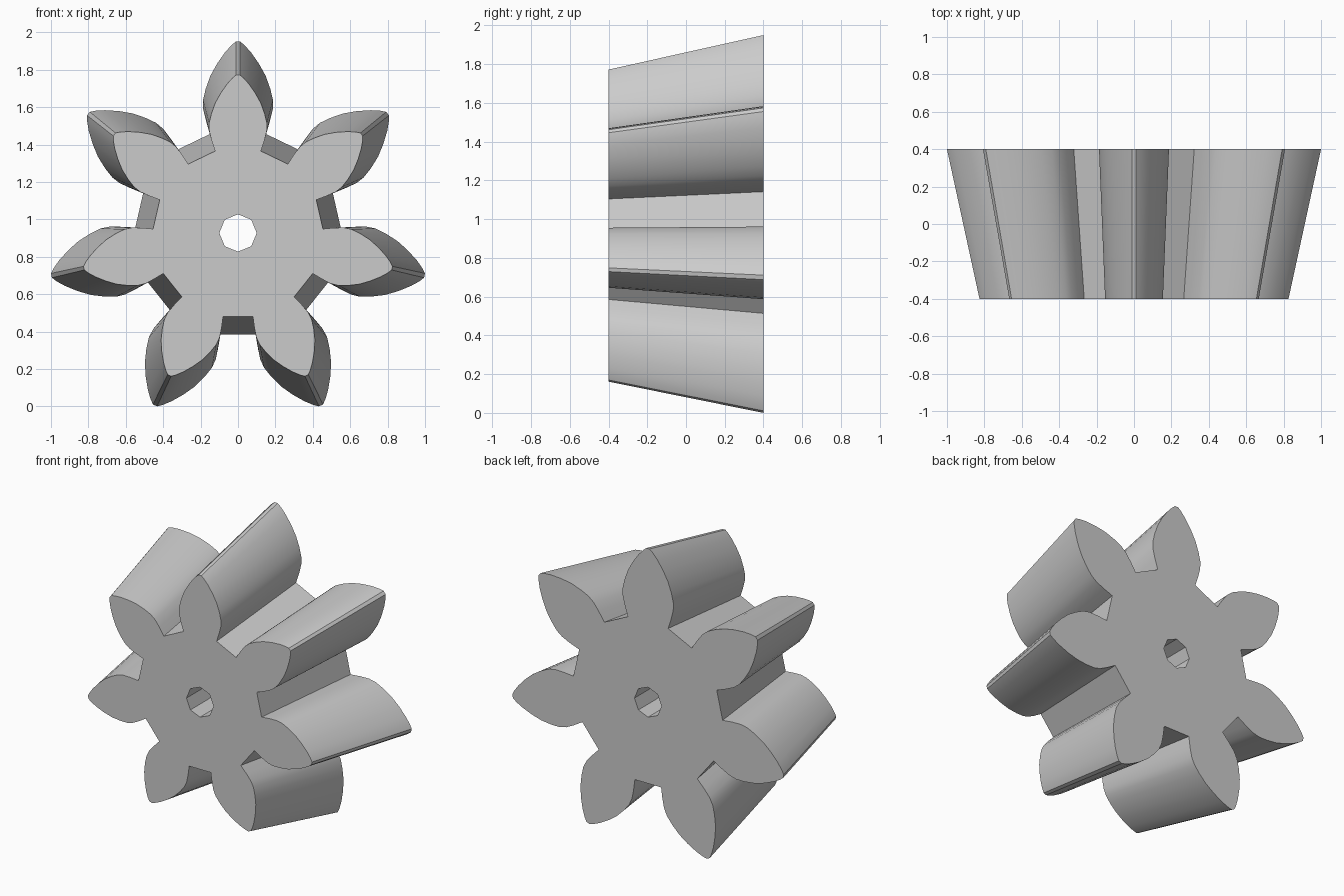
import bpy, bmesh, math

if "Cube" in bpy.data.objects:
    bpy.data.objects.remove(bpy.data.objects["Cube"])

TEETH = 7
CENTRE_Z = 0.927
BACK_Y, FRONT_Y = 0.4, -0.4
FRONT_SCALE = 0.826
HOLE_RADIUS, HOLE_SIDES = 0.1, 8

# Half of one tooth on the large end: (half width, distance along the tooth)
half_tooth = [(0.148, 0.53), (0.171, 0.60), (0.186, 0.66), (0.187, 0.71),
              (0.173, 0.77), (0.148, 0.84), (0.112, 0.905), (0.07, 0.965),
              (0.036, 1.003), (0.012, 1.023)]
tooth = [(-w, r) for w, r in half_tooth] + [(w, r) for w, r in reversed(half_tooth)]

# Full outline: the tooth repeated clockwise, flat valleys fall between
outline = []
for i in range(TEETH):
    a = 2 * math.pi * i / TEETH
    c, s = math.cos(a), math.sin(a)
    outline += [(x * c + z * s, z * c - x * s) for x, z in tooth]
hole = [(HOLE_RADIUS * math.sin(2 * math.pi * k / HOLE_SIDES),
         HOLE_RADIUS * math.cos(2 * math.pi * k / HOLE_SIDES)) for k in range(HOLE_SIDES)]

bm = bmesh.new()


def ring(points, y, scale=1.0):
    verts = [bm.verts.new((x * scale, y, CENTRE_Z + z * scale)) for x, z in points]
    edges = [bm.edges.new((v, verts[(i + 1) % len(verts)])) for i, v in enumerate(verts)]
    return verts, edges


def wall(a, b):
    for i in range(len(a)):
        j = (i + 1) % len(a)
        bm.faces.new((a[i], a[j], b[j], b[i]))


# Tapered toothed rim and straight bore
outer_front, of_edges = ring(outline, FRONT_Y, FRONT_SCALE)
outer_back, ob_edges = ring(outline, BACK_Y)
hole_front, hf_edges = ring(hole, FRONT_Y)
hole_back, hb_edges = ring(hole, BACK_Y)
wall(outer_front, outer_back)
wall(hole_front, hole_back)

# Flat end faces with the bore left open
bmesh.ops.triangle_fill(bm, use_beauty=True, edges=of_edges + hf_edges, normal=(0, -1, 0))
bmesh.ops.triangle_fill(bm, use_beauty=True, edges=ob_edges + hb_edges, normal=(0, 1, 0))
bmesh.ops.recalc_face_normals(bm, faces=bm.faces)

mesh = bpy.data.meshes.new("bevel_gear")
bm.to_mesh(mesh)
bm.free()

grey = bpy.data.materials.new("grey")
grey.diffuse_color = (0.6, 0.6, 0.6, 1)
grey.use_nodes = True
grey.node_tree.nodes["Principled BSDF"].inputs["Base Color"].default_value = grey.diffuse_color
mesh.materials.append(grey)

gear = bpy.data.objects.new("bevel_gear", mesh)
bpy.context.collection.objects.link(gear)
bpy.context.view_layer.objects.active = gear
gear.select_set(True)
bpy.ops.object.shade_smooth_by_angle(angle=math.radians(30))
